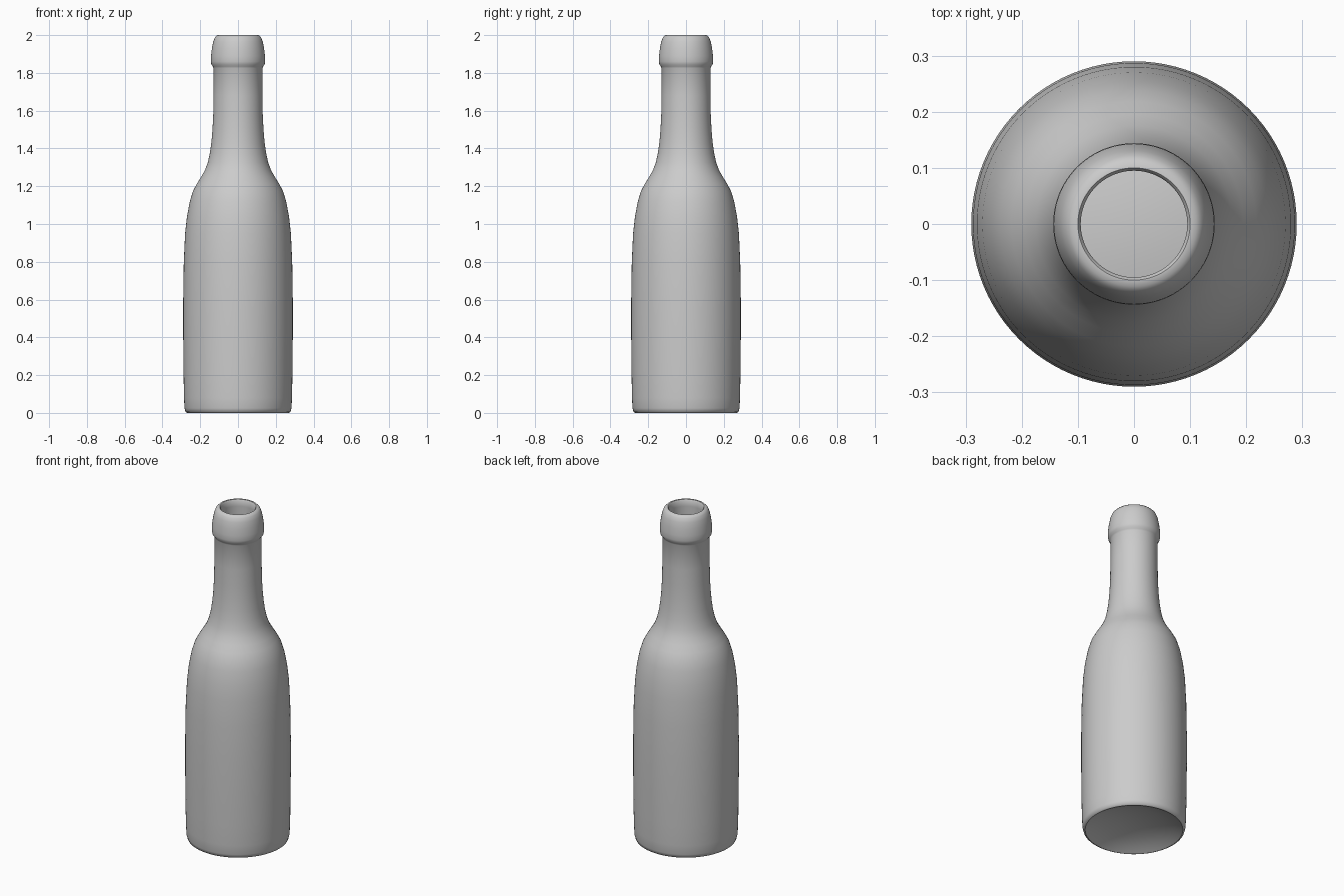
import bpy, bmesh, math
from mathutils import Matrix

# Outer profile (radius, height) from the centre of the hollow base up to the mouth
outer = [(0, .06), (.08, .055), (.16, .04), (.22, .022), (.255, .006), (.268, 0),
         (.278, .005), (.283, .025), (.286, .08), (.288, .2), (.29, .4), (.29, .6),
         (.287, .8), (.28, .95), (.27, 1.04), (.255, 1.12), (.238, 1.175), (.218, 1.213),
         (.195, 1.25), (.175, 1.285), (.16, 1.325), (.149, 1.375), (.141, 1.43),
         (.135, 1.5), (.131, 1.58), (.13, 1.68), (.129, 1.825), (.133, 1.834),
         (.141, 1.845), (.144, 1.86), (.143, 1.89), (.138, 1.93), (.131, 1.965),
         (.122, 1.988), (.111, 1.999), (.1, 2), (.095, 1.994)]
# Inner wall from the mouth down to the floor
inner = [(.095, 1.96), (.1, 1.8), (.102, 1.6), (.112, 1.43), (.132, 1.325), (.168, 1.25),
         (.21, 1.175), (.242, 1.04), (.26, .8), (.263, .6), (.26, .2), (.25, .07),
         (.22, .055), (.16, .07), (.08, .085), (0, .09)]

# Bottle: spin the whole profile around z
bm = bmesh.new()
verts = [bm.verts.new((r, 0, z)) for r, z in outer + inner]
edges = [bm.edges.new(p) for p in zip(verts, verts[1:])]
bmesh.ops.spin(bm, geom=verts + edges, cent=(0, 0, 0), axis=(0, 0, 1),
               angle=math.tau, steps=96, use_duplicate=False)
bmesh.ops.remove_doubles(bm, verts=bm.verts, dist=.0001)
bmesh.ops.recalc_face_normals(bm, faces=bm.faces)
mesh = bpy.data.meshes.new("bottle")
bm.to_mesh(mesh)
bm.free()
bottle = bpy.data.objects.new("bottle", mesh)
bpy.context.collection.objects.link(bottle)
bpy.context.view_layer.objects.active = bottle
bottle.select_set(True)
bpy.ops.object.shade_smooth_by_angle(angle=math.radians(50))
